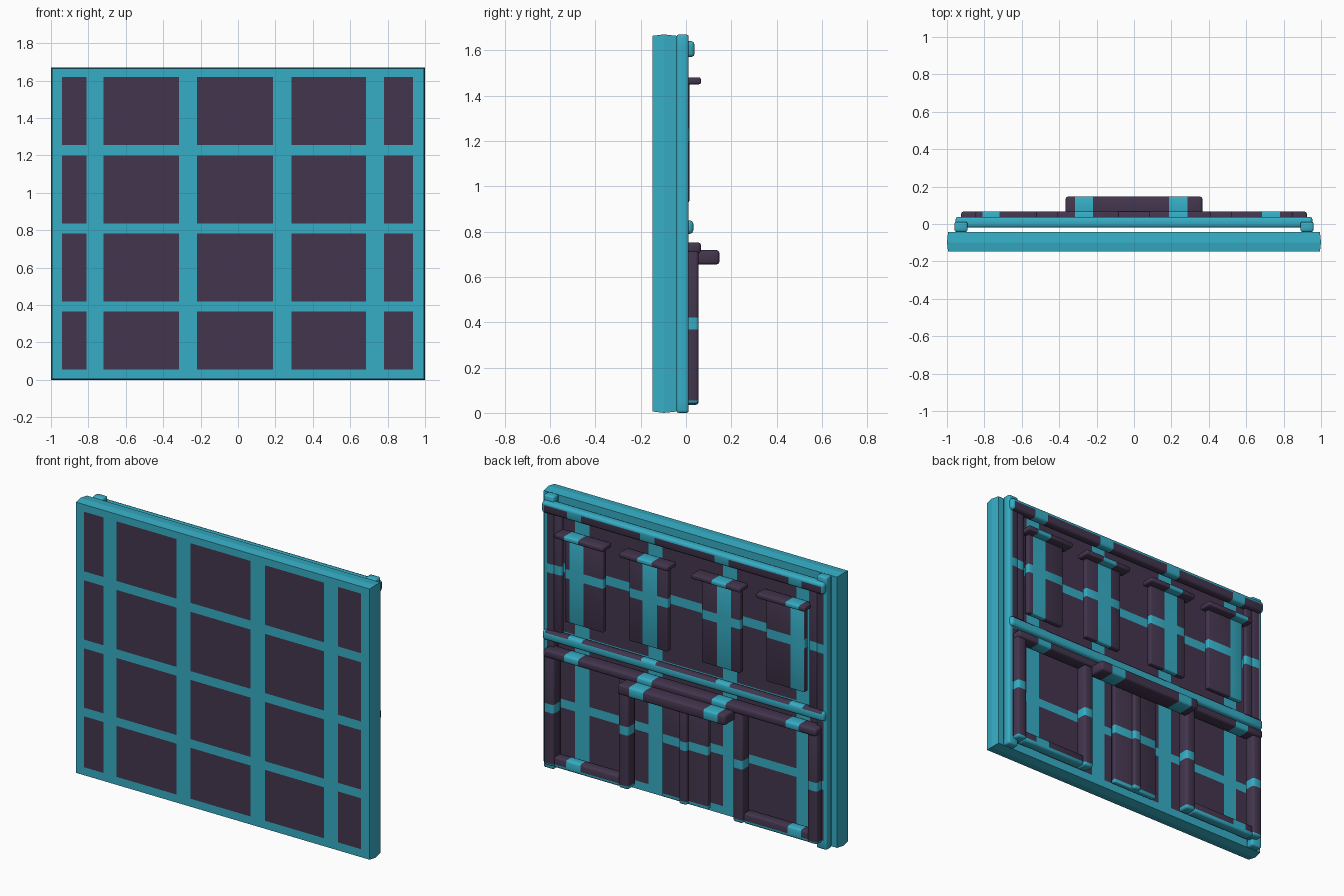
import bpy, bmesh, math
from mathutils import Vector

if "Cube" in bpy.data.objects:
    bpy.data.objects.remove(bpy.data.objects["Cube"])


def material(name, rgb):
    m = bpy.data.materials.new(name)
    m.diffuse_color = (*rgb, 1)
    m.use_nodes = True
    m.node_tree.nodes["Principled BSDF"].inputs["Base Color"].default_value = m.diffuse_color
    return m


TEAL = material("teal", (0.037, 0.42, 0.56))
PLUM = material("dark plum", (0.056, 0.036, 0.076))

# Dark pane pattern, running straight through the model along y
PANES_X = [(-0.94, -0.81), (-0.72, -0.315), (-0.22, 0.187), (0.285, 0.685), (0.78, 0.935)]
PANES_Z = [(0.055, 0.367), (0.42, 0.783), (0.837, 1.2), (1.255, 1.62)]


def inside(v, spans):
    return any(a < v < b for a, b in spans)


def finish(name, bm, smooth=True):
    """Cut the mesh along the pattern, colour each face by where it sits."""
    for axis, spans in ((0, PANES_X), (2, PANES_Z)):
        for v in (e for s in spans for e in s):
            co, no = Vector((0, 0, 0)), Vector((0, 0, 0))
            co[axis], no[axis] = v, 1
            bmesh.ops.bisect_plane(bm, geom=bm.verts[:] + bm.edges[:] + bm.faces[:],
                                   plane_co=co, plane_no=no, dist=1e-5)
    bmesh.ops.recalc_face_normals(bm, faces=bm.faces[:])
    for f in bm.faces:
        c = f.calc_center_median()
        f.material_index = int(inside(c.x, PANES_X) and inside(c.z, PANES_Z))
    me = bpy.data.meshes.new(name)
    bm.to_mesh(me)
    bm.free()
    me.materials.append(TEAL)
    me.materials.append(PLUM)
    ob = bpy.data.objects.new(name, me)
    bpy.context.collection.objects.link(ob)
    if smooth:
        bpy.ops.object.select_all(action='DESELECT')
        ob.select_set(True)
        bpy.context.view_layer.objects.active = ob
        bpy.ops.object.shade_smooth_by_angle(angle=math.radians(50))


def box(name, x, y, z, bevel=0.0):
    bm = bmesh.new()
    bmesh.ops.create_cube(bm, size=1)
    for v in bm.verts:
        v.co = [s[0] if c < 0 else s[1] for c, s in zip(v.co, (x, y, z))]
    if bevel:
        bmesh.ops.bevel(bm, geom=bm.edges[:], offset=bevel, segments=2,
                        profile=0.5, affect='EDGES')
    finish(name, bm, bool(bevel))


def pair(name, x, y, z, bevel=0.0):
    box(name + "_right", x, y, z, bevel)
    box(name + "_left", (-x[1], -x[0]), y, z, bevel)


# Front slab: rim has a slight ridge around the middle
bm = bmesh.new()
rings = []
for y, i in ((-0.147, 0.006), (-0.098, 0.0), (-0.042, 0.006)):
    rings.append([bm.verts.new((sx, y, sz)) for sx, sz in
                  ((-1 + i, i), (1 - i, i), (1 - i, 1.67 - i), (-1 + i, 1.67 - i))])
for a, b in zip(rings, rings[1:]):
    for k in range(4):
        n = (k + 1) % 4
        bm.faces.new((a[k], a[n], b[n], b[k]))
bm.faces.new(rings[0])
bm.faces.new(rings[-1])
finish("front_slab", bm, False)

# Corner posts and horizontal mouldings
pair("corner_post", (0.89, 0.96), (-0.042, 0.012), (0.0, 1.67), 0.01)
box("cornice", (-0.955, 0.955), (-0.02, 0.038), (1.57, 1.64), 0.015)
box("floor_band", (-0.955, 0.955), (-0.02, 0.032), (0.79, 0.85), 0.015)
box("lower_ledge", (-0.925, 0.925), (-0.02, 0.066), (0.705, 0.752), 0.012)

# Upper windows with projecting caps
for n, cx in (("inner", 0.245), ("outer", 0.683)):
    pair(n + "_window", (cx - 0.13, cx + 0.13), (-0.02, 0.015), (0.93, 1.46), 0.006)
    pair(n + "_window_cap", (cx - 0.165, cx + 0.165), (-0.02, 0.066), (1.45, 1.48), 0.008)
pair("upper_side_column", (0.84, 0.895), (-0.02, 0.008), (0.84, 1.58), 0.008)

# Lower storey: side columns, base rails, door surround
pair("lower_side_column", (0.86, 0.925), (-0.02, 0.055), (0.04, 0.72), 0.012)
pair("base_rail", (0.42, 0.87), (-0.02, 0.045), (0.035, 0.1), 0.012)
pair("door_column", (0.355, 0.42), (-0.02, 0.055), (0.035, 0.71), 0.012)
box("door_lintel", (-0.365, 0.365), (0.03, 0.147), (0.655, 0.718), 0.012)
box("door_panel", (-0.155, 0.155), (-0.02, 0.012), (0.035, 0.71), 0.005)
box("door_mullion", (-0.025, 0.025), (-0.01, 0.035), (0.035, 0.71), 0.01)
